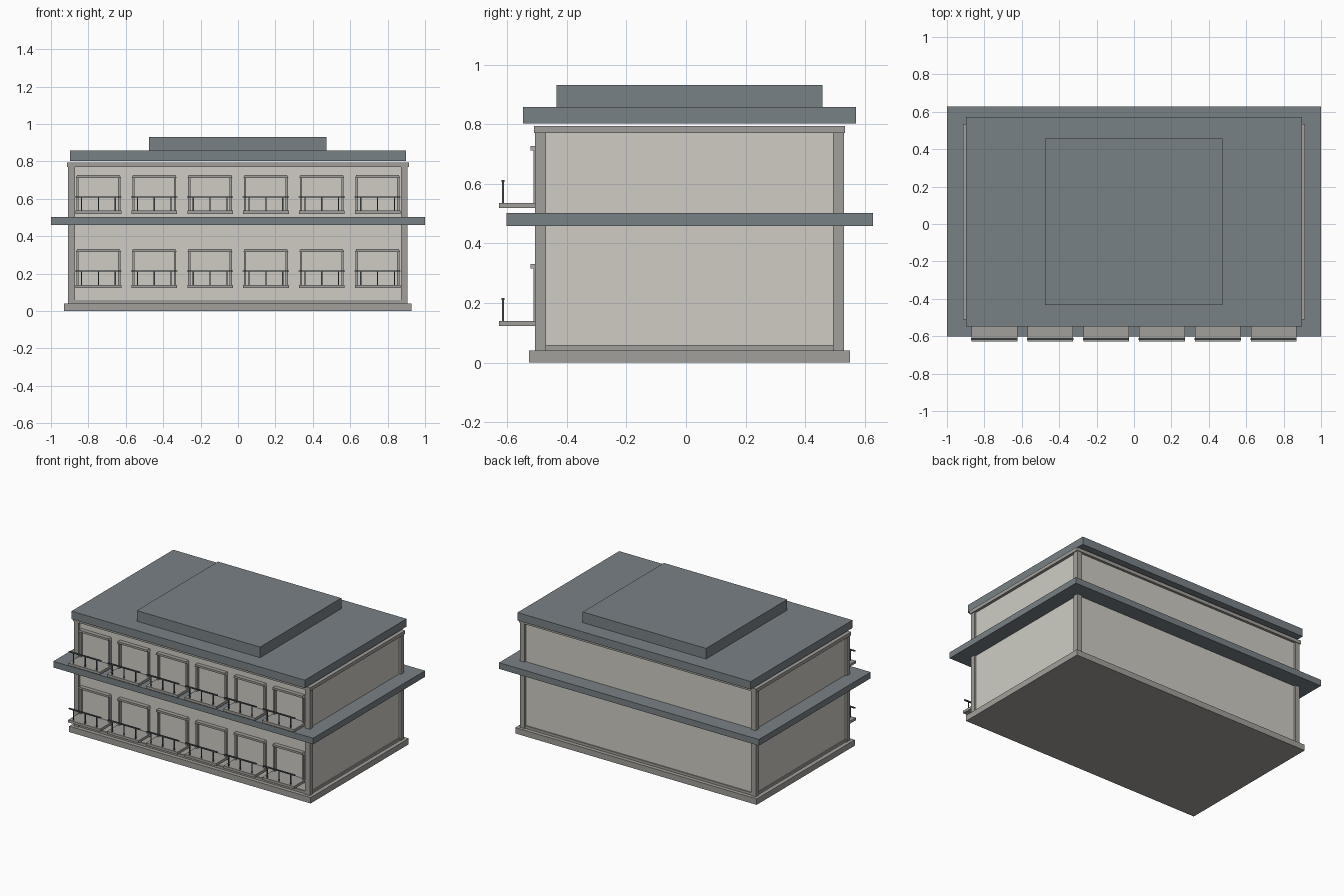
import bpy, bmesh
from mathutils import Matrix, Vector

if "Cube" in bpy.data.objects:
    bpy.data.objects.remove(bpy.data.objects["Cube"])


def mat(name, rgb):
    m = bpy.data.materials.new(name)
    m.diffuse_color = (*rgb, 1)
    m.use_nodes = True
    m.node_tree.nodes["Principled BSDF"].inputs["Base Color"].default_value = m.diffuse_color
    return m


WALL = mat("warm_grey_wall", (0.62, 0.605, 0.55))
TRIM = mat("grey_trim", (0.36, 0.35, 0.325))
SLATE = mat("slate_roof", (0.19, 0.22, 0.235))
METAL = mat("dark_railing", (0.085, 0.105, 0.115))


def boxes(name, material, *ranges):
    """One object made of boxes, each given as x0, x1, y0, y1, z0, z1."""
    bm = bmesh.new()
    for x0, x1, y0, y1, z0, z1 in ranges:
        mid = Vector(((x0 + x1) / 2, (y0 + y1) / 2, (z0 + z1) / 2))
        size = Matrix.Diagonal((x1 - x0, y1 - y0, z1 - z0, 1))
        bmesh.ops.create_cube(bm, size=1, matrix=Matrix.Translation(mid) @ size)
    me = bpy.data.meshes.new(name)
    bm.to_mesh(me)
    bm.free()
    me.materials.append(material)
    ob = bpy.data.objects.new(name, me)
    bpy.context.collection.objects.link(ob)
    return ob


# Main body, base and cornice
X0, X1, Y0, Y1 = -0.908, 0.907, -0.506, 0.53
IN = 0.013
boxes("plinth", TRIM, (-0.93, 0.928, -0.527, 0.551, 0, 0.041))
boxes("walls", WALL, (X0 + IN, X1 - IN, Y0 + IN, Y1 - IN, 0.041, 0.77))
boxes("base_strip", TRIM, (X0 + 0.006, X1 - 0.006, Y0 + 0.006, Y1 - 0.006, 0.041, 0.059))
boxes("cornice", TRIM, (-0.914, 0.913, -0.51, 0.534, 0.77, 0.794))

# Corner pillars
W = 0.036
boxes("corner_pillars", TRIM, *[
    (x, x + W, y, y + W, 0.041, 0.77)
    for x in (X0, X1 - W) for y in (Y0, Y1 - W)])

# Slabs
boxes("middle_canopy", SLATE, (-1, 1, -0.602, 0.627, 0.459, 0.502))
boxes("roof_slab", SLATE, (-0.898, 0.897, -0.547, 0.571, 0.802, 0.857))
boxes("roof_top", SLATE, (-0.475, 0.474, -0.434, 0.458, 0.857, 0.931))

# Windows with balconies, six on each floor
for floor, z in (("lower", 0.122), ("upper", 0.518)):
    for i in range(6):
        c = -0.7465 + i * 0.2985
        tag = f"{floor}_{i + 1}"
        boxes("balcony_floor_" + tag, TRIM,
              (c - 0.121, c + 0.123, -0.627, Y0 + IN, z, z + 0.018))
        # side jambs and a projecting lintel with chamfered ends
        boxes("window_jambs_" + tag, TRIM, *[
            (c + s * 0.111 - 0.006, c + s * 0.111 + 0.006, -0.512, Y0 + IN, z + 0.018, z + 0.198)
            for s in (-1, 1)])
        lintel = boxes("window_lintel_" + tag, TRIM,
                       (c - 0.12, c + 0.12, -0.521, Y0 + IN, z + 0.194, z + 0.208))
        for v in lintel.data.vertices:
            if v.co.z > z + 0.2:
                v.co.x += 0.006 if v.co.x < c else -0.006
        # railing
        boxes("railing_" + tag, METAL,
              (c - 0.124, c + 0.124, -0.619, -0.609, z + 0.088, z + 0.095),
              *[(c + d - 0.003, c + d + 0.003, -0.617, -0.611, z + 0.018, z + 0.088)
                for d in (-0.09, 0, 0.09)])
